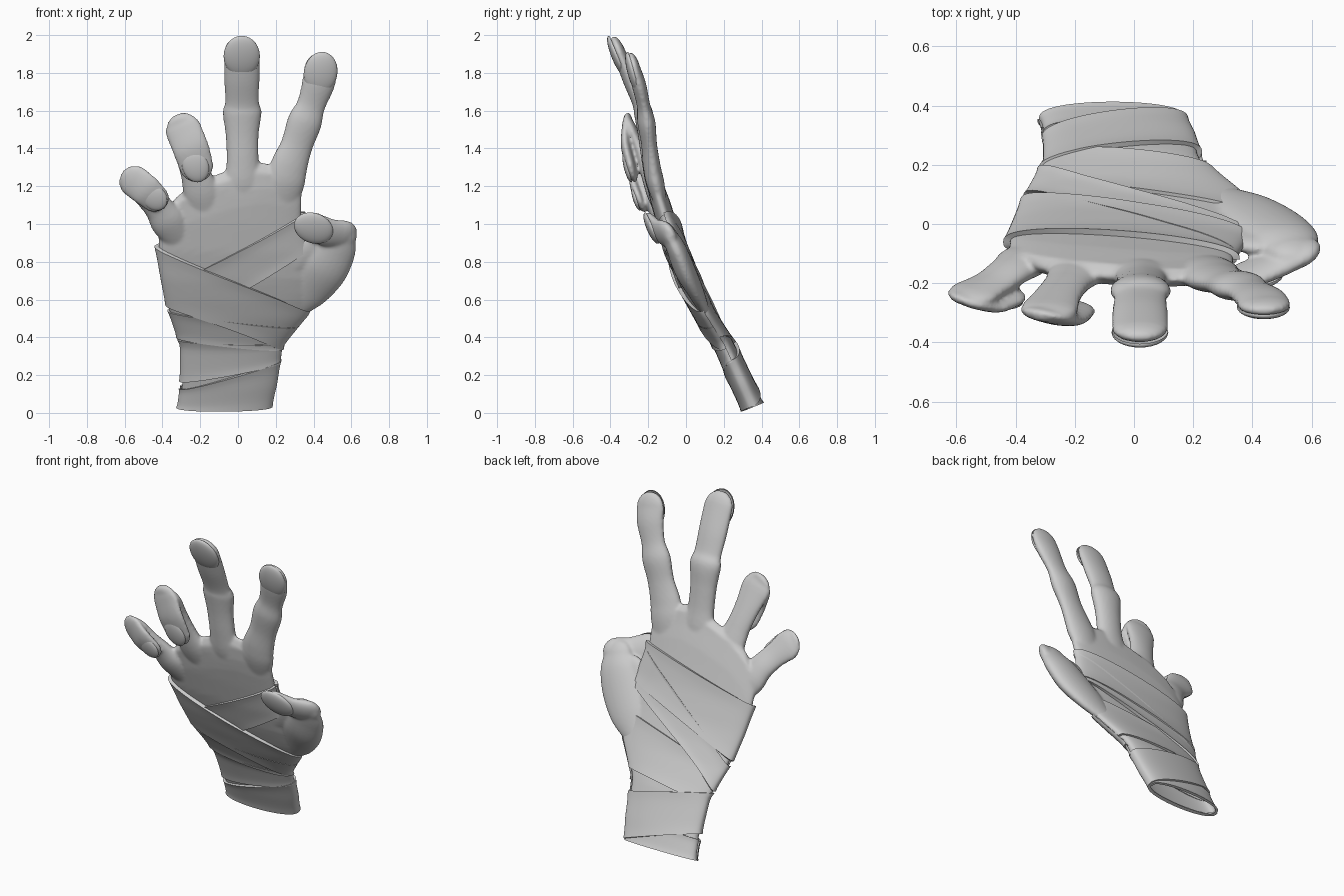
import bpy, bmesh, math
from mathutils import Vector

if "Cube" in bpy.data.objects:
    bpy.data.objects.remove(bpy.data.objects["Cube"])

NORMAL = Vector((0, 0.925, 0.38))     # direction out of the back of the tilted hand

def lerp_table(tab, v, col):
    if v <= tab[0][0]:
        return tab[0][col]
    for a, b in zip(tab, tab[1:]):
        if v <= b[0]:
            f = (v - a[0]) / (b[0] - a[0])
            return a[col] + f * (b[col] - a[col])
    return tab[-1][col]

# height: left x, right x, centre y, half thickness
OUTLINE = [(0.03, -.310, .165, .355, .052), (0.15, -.295, .195, .300, .053),
           (0.36, -.295, .225, .205, .048), (0.52, -.35, .355, .105, .048),
           (0.62, -.375, .39, .050, .049), (0.72, -.395, .39, .002, .051),
           (0.87, -.42, .365, -.058, .052), (1.02, -.425, .335, -.107, .052),
           (1.20, -.42, .338, -.162, .050), (1.35, -.40, .338, -.198, .042)]
TOP = [(-1, .99), (-.8, 1.10), (-.5, 1.18), (0, 1.25), (.4, 1.285), (1, 1.25)]

def hand_point(theta, z, d=0.0, flat=1.0):
    """Point on the palm and wrist surface, pushed outward by d."""
    c, s = math.cos(theta), math.sin(theta)
    xl, xr, y, t = (lerp_table(OUTLINE, z, k) for k in (1, 2, 3, 4))
    off = (t + d) * flat * math.copysign(abs(s) ** 0.75, s)
    x = (xl + xr) / 2 + ((xr - xl) / 2 + d) * c
    return Vector((x, y, z)) + NORMAL * off

def add_rings(bm, rings, closed=True, caps=True):
    vs = [[bm.verts.new(p) for p in r] for r in rings]
    n = len(vs[0])
    for a, b in zip(vs, vs[1:]):
        for i in range(n if closed else n - 1):
            j = (i + 1) % n
            bm.faces.new((a[i], a[j], b[j], b[i]))
    if caps:
        bm.faces.new(vs[0][::-1])
        # close the end across its long axis
        e = vs[-1]
        for i in range(n // 2):
            q = [e[i], e[i + 1], e[(n - i - 1) % n], e[(n - i) % n]]
            q = list(dict.fromkeys(q))
            if len(q) > 2:
                bm.faces.new(q)

def finish(bm, name, angle=60):
    bmesh.ops.recalc_face_normals(bm, faces=bm.faces[:])
    me = bpy.data.meshes.new(name)
    bm.to_mesh(me)
    bm.free()
    ob = bpy.data.objects.new(name, me)
    bpy.context.collection.objects.link(ob)
    bpy.ops.object.select_all(action='DESELECT')
    ob.select_set(True)
    bpy.context.view_layer.objects.active = ob
    bpy.ops.object.shade_smooth_by_angle(angle=math.radians(angle))
    return ob

def frame(t):
    w = t.cross(NORMAL).normalized()
    return w, w.cross(t).normalized()

def tube(bm, pts, n=24, sub=6):
    """Flattened rounded limb through (x, y, z, half width, half thickness)."""
    P = [pts[0]] + pts + [pts[-1]]
    rows = []
    for i in range(1, len(P) - 2):
        for k in range(sub + (i == len(P) - 3)):
            u = k / sub
            rows.append([0.5 * (2 * b + (c - a) * u + (2 * a - 5 * b + 4 * c - d) * u * u
                         + (3 * b - a - 3 * c + d) * u ** 3)
                         for a, b, c, d in zip(P[i - 1], P[i], P[i + 1], P[i + 2])])
    cen = [Vector(r[:3]) for r in rows]
    rings = []
    def ring(c, t, rw, rt):
        w, nn = frame(t)
        rings.append([c + w * rw * math.cos(2 * math.pi * i / n)
                      + nn * rt * math.sin(2 * math.pi * i / n) for i in range(n)])
    ANG = [math.radians(a) for a in (86, 70, 52, 35, 17)]
    t0, t1 = (cen[1] - cen[0]).normalized(), (cen[-1] - cen[-2]).normalized()
    for a in ANG:
        ring(cen[0] - t0 * rows[0][3] * math.sin(a), t0, rows[0][3] * math.cos(a), rows[0][4] * math.cos(a))
    for i, r in enumerate(rows):
        t = (cen[min(i + 1, len(cen) - 1)] - cen[max(i - 1, 0)]).normalized()
        ring(cen[i], t, r[3], r[4])
    for a in ANG[::-1]:
        ring(cen[-1] + t1 * rows[-1][3] * math.sin(a), t1, rows[-1][3] * math.cos(a), rows[-1][4] * math.cos(a))
    add_rings(bm, rings)

# palm and wrist, thinning to a rounded edge at the finger webs
bm = bmesh.new()
N = 64
TH = [2 * math.pi * i / N for i in range(N)]
rings = []
for k in range(33):
    f = k / 32
    rings.append([hand_point(a, .03 + (lerp_table(TOP, math.cos(a), 1) - .03) * f, 0,
                             1 - .2 * max(0, (f - .88) / .12)) for a in TH])
for dz, fl in ((.02, .65), (.035, .4), (.042, .15)):
    rings.append([hand_point(a, lerp_table(TOP, math.cos(a), 1) + dz, -dz * .5, fl) for a in TH])
add_rings(bm, rings)

# middle and index fingers
tube(bm, [(.03, -.125, 1.05, .06, .02), (.027, -.162, 1.2, .10, .046), (.025, -.188, 1.33, .086, .046),
          (.022, -.208, 1.47, .088, .046), (.022, -.226, 1.59, .103, .05), (.022, -.25, 1.65, .09, .038),
          (.02, -.298, 1.77, .095, .04), (.02, -.352, 1.905, .096, .034)])
tube(bm, [(.215, -.115, 1.03, .07, .02), (.245, -.158, 1.2, .103, .046), (.268, -.18, 1.3, .10, .046),
          (.312, -.195, 1.42, .086, .041), (.353, -.21, 1.54, .092, .047), (.387, -.225, 1.63, .077, .035),
          (.425, -.25, 1.74, .088, .038), (.44, -.272, 1.822, .09, .031)])
# ring and little fingers, folded over at the front
tube(bm, [(-.15, -.115, 1.0, .06, .02), (-.19, -.16, 1.15, .095, .044), (-.225, -.20, 1.27, .08, .04),
          (-.257, -.24, 1.38, .082, .034), (-.285, -.285, 1.49, .098, .031)])
tube(bm, [(-.287, -.308, 1.492, .098, .028), (-.25, -.312, 1.40, .098, .03), (-.222, -.292, 1.31, .093, .028)])
tube(bm, [(-.29, -.07, .88, .06, .02), (-.365, -.122, 1.0, .092, .045), (-.415, -.157, 1.08, .08, .042),
          (-.478, -.20, 1.155, .077, .033), (-.54, -.232, 1.22, .09, .028)])
tube(bm, [(-.542, -.256, 1.222, .09, .026), (-.49, -.262, 1.18, .088, .028), (-.443, -.248, 1.137, .08, .026)])
# thumb, with the web joining it to the palm
tube(bm, [(.30, .09, .56, .07, .03), (.37, .048, .65, .115, .044), (.447, -.008, .76, .133, .056),
          (.507, -.05, .865, .12, .052), (.535, -.082, .93, .094, .042)])
tube(bm, [(.28, -.03, .78, .08, .03), (.42, -.06, .88, .085, .032)])
tube(bm, [(.555, -.10, .945, .08, .038), (.48, -.135, .955, .08, .036), (.39, -.17, .985, .085, .032)])

hand = finish(bm, "hand")
m = hand.modifiers.new("Blend", 'REMESH')
m.mode = 'VOXEL'
m.voxel_size = 0.0095
m.use_smooth_shade = True
bpy.ops.object.modifier_apply(modifier="Blend")
# open the hollow wrist
bm = bmesh.new()
bm.from_mesh(hand.data)
bm.normal_update()
down = Vector((0, .38, -.925))
ends = [f for f in bm.faces if f.calc_center_median().z < .09 and f.normal.dot(down) > .6]
bmesh.ops.delete(bm, geom=ends, context='FACES')
bm.to_mesh(hand.data)
bm.free()
m = hand.modifiers.new("Soften", 'SMOOTH')
m.factor = 0.5
m.iterations = 5

# fingertip pads
def pad(name, c, d, length, width, thick):
    bm = bmesh.new()
    bmesh.ops.create_uvsphere(bm, u_segments=28, v_segments=16, radius=1)
    back = [v for v in bm.verts if v.co.z > .3]
    bmesh.ops.delete(bm, geom=back, context='VERTS')
    t = Vector(d).normalized()
    w, nn = frame(t)
    for v in bm.verts:
        p = v.co.copy()
        v.co = Vector(c) + t * p.x * length + w * p.y * width + nn * p.z * thick
    ob = finish(bm, name)
    if sum((f.normal.dot(nn) for f in ob.data.polygons)) > 0:
        ob.data.flip_normals()

pad("middle_finger_pad", (.02, -.366, 1.888), (0, -.38, .92), .117, .096, .028)
pad("index_finger_pad", (.437, -.281, 1.80), (.16, -.26, .95), .116, .089, .028)
pad("ring_finger_pad", (-.225, -.308, 1.305), (.3, .2, -.93), .088, .07, .022)
pad("little_finger_pad", (-.445, -.262, 1.14), (.7, .15, -.7), .078, .064, .02)
pad("thumb_pad", (.40, -.182, .978), (-.88, -.2, .4), .108, .085, .026)

# bandage strips: keys are (angle / pi, lower z, upper z); 1 = little-finger side, 2 = thumb side
def bandage(name, keys, d):
    bm = bmesh.new()
    rows = [[] for _ in range(12)]
    steps = 36
    for seg, (a, b) in enumerate(zip(keys, keys[1:])):
        for k in range(steps + (seg == len(keys) - 2)):
            f = k / steps
            u = (1 - math.cos(math.pi * f)) / 2
            th = math.pi * (a[0] + f * (b[0] - a[0]))
            lo, hi = a[1] + u * (b[1] - a[1]), a[2] + u * (b[2] - a[2])
            for i in range(12):
                v = min(max((i - 1) / 9, 0), 1)
                dd = -.004 if i in (0, 11) else d + .005 * (2 * v - 1) ** 4
                rows[i].append(hand_point(th, lo + v * (hi - lo), dd))
    add_rings(bm, rows, closed=False, caps=False)
    finish(bm, name, 40)

bandage("wrist_wrap", [(1, .03, .13), (2, .035, .28), (3, .17, .39), (4, .27, .38)], .012)
bandage("wrist_cuff_edge", [(0, .03, .17), (1, .03, .14)], .006)
bandage("lower_hand_wrap", [(0, .40, .68), (1, .33, .50)], .007)
bandage("cross_wrap", [(0, .82, 1.03), (1, .40, .54), (2, .34, .46)], .014)
bandage("palm_wrap", [(1, .43, .67), (2, .87, 1.05)], .007)
bandage("main_wrap", [(0, .84, 1.06), (1, .57, .88), (2, .34, .54)], .017)
